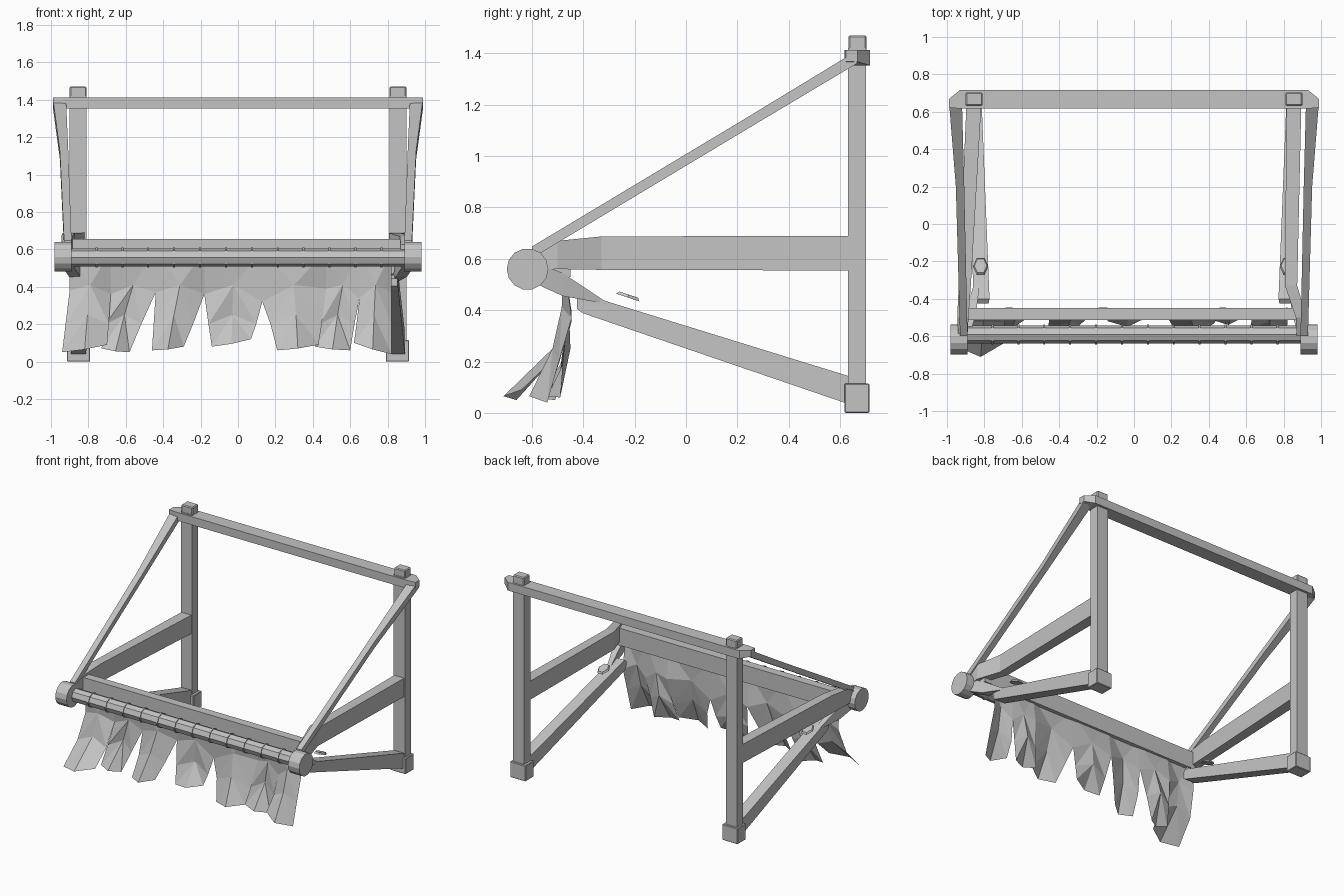
import bpy, bmesh, math
from mathutils import Matrix, Vector

cube = bpy.data.objects.get("Cube")
if cube:
    bpy.data.objects.remove(cube, do_unlink=True)

grey = bpy.data.materials.new("plain_grey")
grey.use_nodes = True
grey.diffuse_color = (0.55, 0.55, 0.55, 1)
grey.node_tree.nodes["Principled BSDF"].inputs["Base Color"].default_value = (0.55, 0.55, 0.55, 1)


def finish(name, bm, recalc=True):
    if recalc:
        bmesh.ops.recalc_face_normals(bm, faces=bm.faces)
    mesh = bpy.data.meshes.new(name)
    bm.to_mesh(mesh)
    bm.free()
    mesh.materials.append(grey)
    obj = bpy.data.objects.new(name, mesh)
    bpy.context.collection.objects.link(obj)
    return obj


def block(name, lo, hi, bevel=0.0):
    bm = bmesh.new()
    bmesh.ops.create_cube(bm, size=1)
    for v in bm.verts:
        v.co = Vector([(a + b) / 2 + c * (b - a) for a, b, c in zip(lo, hi, v.co)])
    if bevel:
        bmesh.ops.bevel(bm, geom=bm.edges[:], offset=bevel, segments=1, affect='EDGES')
    return finish(name, bm)


def loft(name, stations, axis="y"):
    """Rectangular beam through stations (x, y, z, width, height)."""
    bm = bmesh.new()
    rings = []
    for x, y, z, w, h in stations:
        ring = []
        for a, b in ((-1, -1), (1, -1), (1, 1), (-1, 1)):
            off = Vector((a * w / 2, 0, b * h / 2)) if axis == "y" else Vector((0, a * w / 2, b * h / 2))
            ring.append(bm.verts.new(Vector((x, y, z)) + off))
        rings.append(ring)
    for r, s in zip(rings, rings[1:]):
        for i in range(4):
            j = (i + 1) % 4
            bm.faces.new((r[i], r[j], s[j], s[i]))
    bm.faces.new(rings[0])
    bm.faces.new(rings[-1])
    return finish(name, bm)


def rod(name, x, y, z, radius, length, sides):
    bm = bmesh.new()
    bmesh.ops.create_cone(bm, cap_ends=True, segments=sides, radius1=radius, radius2=radius, depth=length)
    bmesh.ops.transform(bm, verts=bm.verts, matrix=Matrix.Translation((x, y, z)) @ Matrix.Rotation(math.pi / 2, 4, 'Y'))
    return finish(name, bm)


def span(s, a, b):
    return sorted((s * a, s * b))


# Side frames
for side, s in (("right", -1), ("left", 1)):
    (x0, x1), (f0, f1) = span(s, 0.81, 0.9), span(s, 0.79, 0.915)
    block(side + "_post", (x0, 0.63, 0.05), (x1, 0.70, 1.42))
    block(side + "_post_cap", (x0, 0.632, 1.39), (x1, 0.703, 1.47), 0.006)
    block(side + "_foot", (f0, 0.617, 0), (f1, 0.714, 0.115), 0.004)
    bend, tip = (0.84, 0.895) if s > 0 else (0.905, 0.915)
    loft(side + "_arm", [(s * 0.855, 0.66, 0.622, 0.08, 0.135),
                         (s * bend, -0.33, 0.622, 0.065, 0.13),
                         (s * tip, -0.5, 0.615, 0.06, 0.11),
                         (s * tip, -0.6, 0.59, 0.05, 0.07)])
    loft(side + "_lower_brace", [(s * 0.855, 0.66, 0.08, 0.08, 0.11),
                                 (s * 0.815, -0.40, 0.425, 0.085, 0.075),
                                 (s * 0.815, -0.425, 0.425, 0.075, 0.04)])
    loft(side + "_brace_hook", [(s * 0.91, -0.6, 0.55, 0.06, 0.08),
                                (s * 0.875, -0.48, 0.50, 0.06, 0.09),
                                (s * 0.84, -0.32, 0.432, 0.03, 0.012)])
    loft(side + "_stay", [(s * 0.955, 0.665, 1.385, 0.07, 0.05),
                          (s * 0.93, 0.2, 1.105, 0.045, 0.045),
                          (s * 0.91, -0.6, 0.625, 0.04, 0.045)])
    rod(side + "_roller_end", s * 0.935, -0.617, 0.56, 0.081, 0.09, 14)

    # Hexagonal peg on the brace
    bm = bmesh.new()
    bmesh.ops.create_cone(bm, cap_ends=True, segments=6, radius1=0.055, radius2=0.045, depth=0.012)
    bmesh.ops.transform(bm, verts=bm.verts, matrix=Matrix.Translation((s * 0.82, -0.225, 0.455))
                        @ Matrix.Rotation(-0.32, 4, 'X') @ Matrix.Diagonal((0.75, 1, 1, 1))
                        @ Matrix.Rotation(math.pi / 6, 4, 'Z'))
    finish(side + "_brace_peg", bm)

# Upper crossbar with tapered ends
loft("crossbar", [(-0.99, 0.645, 1.39, 0.045, 0.045), (-0.93, 0.667, 1.383, 0.1, 0.06),
                  (0.93, 0.667, 1.383, 0.1, 0.06), (0.99, 0.645, 1.39, 0.045, 0.045)], "x")

# Front beam, roller and lashings
block("front_beam", (-0.9, -0.512, 0.53), (0.9, -0.45, 0.655))
rod("roller", 0, -0.59, 0.556, 0.048, 1.8, 8)
for i in range(12):
    rod("lashing", -0.757 + i * 0.1385, -0.59, 0.556, 0.054, 0.01, 8)

# Torn cloth: (notch x, notch z) and lobe tips (left x, left z, right x, right z, tip y)
notches = [(-0.9, 0.38), (-0.68, 0.36), (-0.44, 0.37), (-0.18, 0.36),
           (0.13, 0.32), (0.47, 0.39), (0.65, 0.34), (0.82, 0.37)]
lobes = [(-0.94, 0.05, -0.70, 0.09, -0.70), (-0.73, 0.07, -0.58, 0.05, -0.57),
         (-0.46, 0.06, -0.29, 0.08, -0.60), (-0.14, 0.08, 0.07, 0.12, -0.56),
         (0.21, 0.06, 0.43, 0.09, -0.59), (0.41, 0.08, 0.60, 0.06, -0.55),
         (0.62, 0.1, 0.82, 0.04, -0.60)]
bm = bmesh.new()


def vert(x, y, z):
    return bm.verts.new((x, y, z))


def pieces(*quads):
    for q in quads:
        bm.faces.new(q[:3])
        bm.faces.new((q[0], q[2], q[3]))


hem = [vert(x, -0.475, 0.59) for x, z in notches]
roots = [vert(x, -0.465 + 0.02 * (i % 2), z) for i, (x, z) in enumerate(notches)]
for i, (lx, lz, rx, rz, ty) in enumerate(lobes):
    a, b = roots[i], roots[i + 1]
    mx = (a.co.x + b.co.x) / 2
    fold = 0.035 if i % 2 else -0.035
    crown = vert(mx, -0.47 + fold * 0.4, 0.41)
    for tri in ((hem[i], a, crown), (hem[i], crown, hem[i + 1]), (hem[i + 1], crown, b)):
        bm.faces.new(tri)
    belly = vert(mx * 0.5 + (lx + rx) * 0.25, -0.485 + fold, 0.25)
    left = vert(a.co.x * 0.45 + lx * 0.55, -0.465 + (ty + 0.5) * 0.3, 0.2)
    right = vert(b.co.x * 0.45 + rx * 0.55, -0.465 + (ty + 0.5) * 0.3, 0.2)
    tl, tr = vert(lx, ty + 0.04, lz), vert(rx, ty + 0.06, rz)
    tm = vert((lx + rx) / 2, ty + fold * 0.3, (lz + rz) / 2 - 0.005)
    pieces((crown, a, left, belly), (crown, belly, right, b),
           (belly, left, tl, tm), (belly, tm, tr, right))
finish("torn_cloth", bm)
